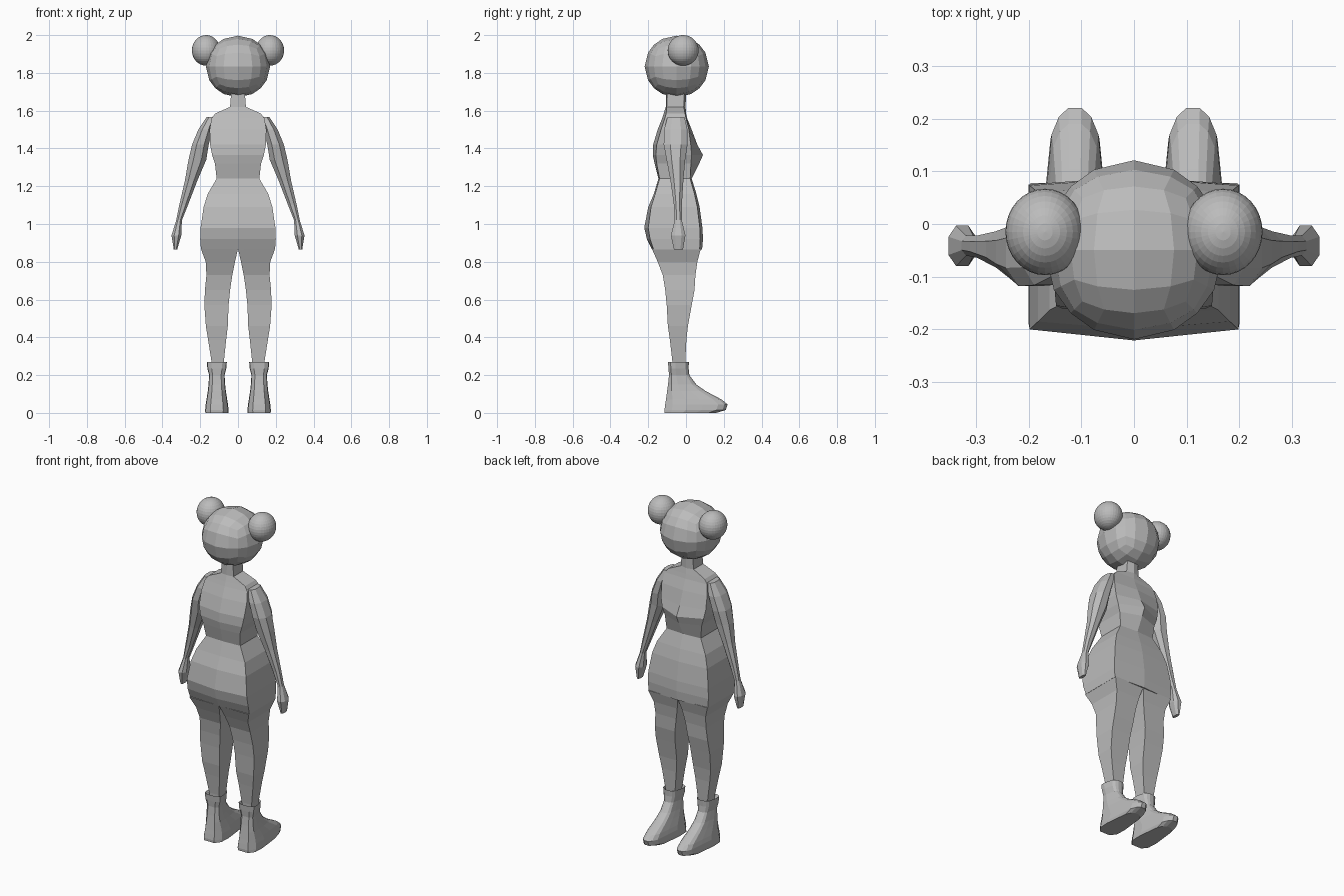
import bpy, bmesh
from mathutils import Vector

grey = bpy.data.materials.new("plain grey")
grey.diffuse_color = (0.5, 0.5, 0.5, 1)


def finish(name, bm):
    bmesh.ops.recalc_face_normals(bm, faces=bm.faces)
    me = bpy.data.meshes.new(name)
    bm.to_mesh(me)
    bm.free()
    me.materials.append(grey)
    ob = bpy.data.objects.new(name, me)
    bpy.context.collection.objects.link(ob)
    return ob


def loft(name, rings, side=1, cap_start=True, cap_end=True):
    """Skin a stack of equal-length point rings; side=-1 mirrors in x."""
    bm = bmesh.new()
    loops = [[bm.verts.new((x * side, y, z)) for x, y, z in r] for r in rings]
    n = len(loops[0])
    for a, b in zip(loops, loops[1:]):
        for i in range(n):
            j = (i + 1) % n
            bm.faces.new((a[i], a[j], b[j], b[i]))
    if cap_start:
        bm.faces.new(loops[0])
    if cap_end:
        bm.faces.new(loops[-1])
    return finish(name, bm)


# torso and neck: z, half width, back centre, back corner, front corner, front centre
torso = [
    (1.70, .036, -.105, -.100, -.010, .000),
    (1.62, .042, -.107, -.102, -.012, -.002),
    (1.585, .12, -.118, -.105, -.005, .000),
    (1.56, .14, -.126, -.112, .000, .006),
    (1.50, .150, -.150, -.132, .015, .030),
    (1.42, .148, -.174, -.155, .025, .060),
    (1.365, .137, -.176, -.160, .030, .090),
    (1.32, .122, -.166, -.155, .026, .070),
    (1.24, .113, -.146, -.140, .022, .030),
    (1.16, .160, -.170, -.163, .045, .055),
    (1.09, .182, -.200, -.185, .060, .072),
    (.98, .198, -.221, -.200, .073, .087),
    (.92, .200, -.207, -.190, .075, .090),
    (.865, .196, -.180, -.172, .072, .085),
]
loft("torso", [[(-w, bs, z), (0, bc, z), (w, bs, z), (w, fs, z), (0, fc, z), (-w, fs, z)]
               for z, w, bc, bs, fs, fc in torso])

# legs: z, inner x, outer x, back y, front y
leg = [
    (.868, .000, .196, -.180, .078),
    (.80, .016, .171, -.150, .060),
    (.73, .030, .167, -.123, .050),
    (.65, .042, .175, -.110, .045),
    (.57, .050, .178, -.102, .030),
    (.46, .054, .170, -.096, .010),
    (.385, .063, .158, -.085, .002),
    (.27, .075, .140, -.072, -.004),
    (.20, .080, .135, -.070, -.008),
]
# arms with hands: same columns
arm = [
    (1.567, .120, .166, -.098, -.008),
    (1.50, .135, .210, -.116, .008),
    (1.42, .155, .243, -.118, .008),
    (1.34, .168, .262, -.103, -.004),
    (1.23, .215, .281, -.082, -.014),
    (1.10, .265, .311, -.064, -.022),
    (1.02, .297, .327, -.060, -.022),
    (.94, .300, .352, -.080, -.003),
    (.865, .322, .340, -.064, -.016),
]
# boots: z, half width, heel y, toe y; the first ring is the inside of the collar
boot = [
    (.245, .040, -.080, .000),
    (.270, .053, -.095, .015),
    (.235, .050, -.093, .014),
    (.200, .041, -.090, .018),
    (.150, .044, -.095, .055),
    (.115, .048, -.100, .105),
    (.070, .055, -.106, .190),
    (.045, .059, -.110, .220),
    (.015, .062, -.114, .210),
    (.000, .061, -.113, .160),
]
outline = [(0, .55), (.12, .95), (.35, 1), (.6, .88), (.85, .75), (.95, .52), (1, .22)]


def box_ring(z, xi, xo, yb, yf):
    return [(xi, yb, z), (xo, yb, z), (xo, yf, z), (xi, yf, z)]


def oct_ring(z, xi, xo, yb, yf):
    cx, cy, rx, ry = (xi + xo) / 2, (yb + yf) / 2, (xo - xi) / 2, (yf - yb) / 2
    k = .45
    pts = [(1, k), (k, 1), (-k, 1), (-1, k), (-1, -k), (-k, -1), (k, -1), (1, -k)]
    return [(cx + rx * a, cy + ry * b, z) for a, b in pts]


def boot_ring(z, w, yb, yf):
    right = [(.112 + w * f, yb + (yf - yb) * t, z) for t, f in outline]
    left = [(.112 - w * f, yb + (yf - yb) * t, z) for t, f in reversed(outline)]
    return right + left


for side, label in ((1, "right"), (-1, "left")):
    loft(label + "_leg", [box_ring(*r) for r in leg], side)
    loft(label + "_arm", [oct_ring(*r) for r in arm], side)
    loft(label + "_boot", [boot_ring(*r) for r in boot], side)

    # round hair bun
    bm = bmesh.new()
    bmesh.ops.create_uvsphere(bm, u_segments=32, v_segments=16, radius=1)
    for v in bm.verts:
        v.co = Vector((v.co.x * .075 + .169 * side, v.co.y * .082 - .015, v.co.z * .081 + 1.919))
    finish(label + "_hair_bun", bm)

# head: faceted ball made from a subdivided cube
bm = bmesh.new()
bmesh.ops.create_cube(bm, size=2)
bmesh.ops.subdivide_edges(bm, edges=bm.edges[:], cuts=3, use_grid_fill=True)
for v in bm.verts:
    d = v.co.normalized()
    v.co = Vector((d.x * .17, d.y * .17 - .049, d.z * .163 + 1.834))
finish("head", bm)
